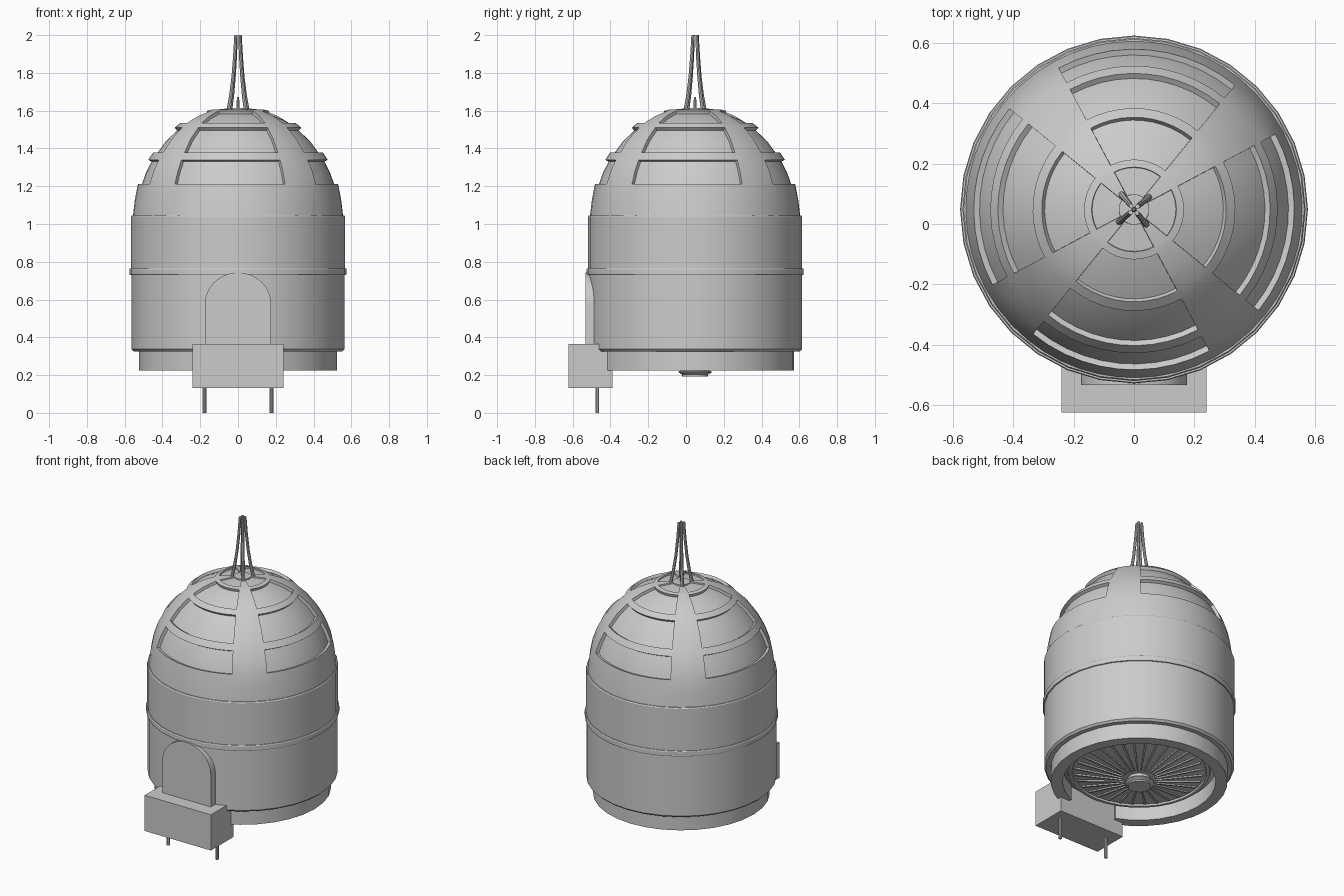
import bpy, bmesh
from math import sin, cos, pi, radians
from mathutils import Matrix

if "Cube" in bpy.data.objects:
    bpy.data.objects.remove(bpy.data.objects["Cube"])

CY = 0.048          # body axis sits slightly behind the origin
SEG = 32


def finish(bm, name, recalc=True):
    if recalc:
        bmesh.ops.recalc_face_normals(bm, faces=bm.faces)
    me = bpy.data.meshes.new(name)
    bm.to_mesh(me)
    bm.free()
    ob = bpy.data.objects.new(name, me)
    bpy.context.collection.objects.link(ob)
    return ob


def grid(bm, profile, angles, wrap, loop_profile=False):
    """Sweep an (r, z) profile round the axis; returns faces[column][row]."""
    cols = [[bm.verts.new((r * cos(a), CY + r * sin(a), z)) for r, z in profile] for a in angles]
    n, m = len(cols), len(profile)
    faces = []
    for i in range(n if wrap else n - 1):
        a, b = cols[i], cols[(i + 1) % n]
        faces.append([bm.faces.new((a[j], b[j], b[(j + 1) % m], a[(j + 1) % m]))
                      for j in range(m if loop_profile else m - 1)])
    if loop_profile and not wrap:
        bm.faces.new(cols[0])
        bm.faces.new(cols[-1])
    return faces


def lathe(name, profile, seg=SEG, closed=False):
    bm = bmesh.new()
    grid(bm, profile, [2 * pi * i / seg for i in range(seg)], True, closed)
    bmesh.ops.remove_doubles(bm, verts=bm.verts, dist=1e-5)
    return finish(bm, name)


def box(name, lo, hi):
    bm = bmesh.new()
    bmesh.ops.create_cube(bm, size=1)
    for v in bm.verts:
        v.co = [l + (h - l) * (c + 0.5) for l, h, c in zip(lo, hi, v.co)]
    return finish(bm, name)


def tube(name, rings, n=8):
    """Tube through (x, y, z, radius) stations with horizontal end caps."""
    bm = bmesh.new()
    loops = [[bm.verts.new((x + r * cos(2 * pi * k / n), y + r * sin(2 * pi * k / n), z))
              for k in range(n)] for x, y, z, r in rings]
    for a, b in zip(loops, loops[1:]):
        for k in range(n):
            bm.faces.new((a[k], a[(k + 1) % n], b[(k + 1) % n], b[k]))
    bm.faces.new(loops[0])
    bm.faces.new(loops[-1])
    return finish(bm, name)


# Main drum and belt
lathe("lower_drum", [(0.42, 0.325), (0.553, 0.325), (0.565, 0.337), (0.565, 0.735)])
lathe("belt", [(0.56, 0.73), (0.572, 0.73), (0.575, 0.735), (0.575, 0.76), (0.572, 0.765), (0.56, 0.765)])
lathe("upper_drum", [(0.567, 0.76), (0.567, 1.04), (0.563, 1.046), (0.54, 1.046)])

# Dome with four columns of recessed windows between four ribs
dome_profile = [(0.557, 1.04), (0.546, 1.13), (0.53, 1.212), (0.506, 1.28), (0.475, 1.34),
                (0.45, 1.378), (0.398, 1.45), (0.335, 1.51), (0.305, 1.535), (0.238, 1.572),
                (0.165, 1.599), (0.14, 1.605), (0.05, 1.613), (0.0, 1.615)]
PANEL, RIB = 10, 3
angles, is_panel = [], []
for q in range(4):
    start = radians(51 + 90 * q)
    for k in range(PANEL):
        angles.append(start + radians(67) * k / PANEL)
        is_panel.append(True)
    for k in range(RIB):
        angles.append(start + radians(67) + radians(23) * k / RIB)
        is_panel.append(False)
bm = bmesh.new()
faces = grid(bm, dome_profile, angles, True)
for rows, depth in (((2, 3), 0.02), ((5, 6), 0.02), ((8, 9), 0.018), ((11,), 0.008)):
    region = [faces[c][j] for c in range(len(angles)) if is_panel[c] for j in rows]
    bm.normal_update()
    bmesh.ops.inset_region(bm, faces=region, thickness=0.001, depth=-depth,
                           use_boundary=True, use_even_offset=True)
bmesh.ops.remove_doubles(bm, verts=bm.verts, dist=1e-5)
finish(bm, "windowed_dome", recalc=False)

# Antenna: four rods leaning together, with a short centre spike
for q in range(4):
    a = radians(39.5 + 90 * q)
    tube(f"antenna_rod_{q + 1}", [(d * cos(a), CY + d * sin(a), z, r) for d, z, r in
         ((0.068, 1.59, 0.011), (0.048, 1.68, 0.010), (0.033, 1.78, 0.009),
          (0.022, 1.89, 0.009), (0.015, 2.0, 0.008))])
tube("antenna_spike", [(0, CY, 1.6, 0.009), (0, CY, 1.65, 0.008), (0, CY, 1.672, 0.004)])

# Base skirt, open at the front behind the box
bm = bmesh.new()
gap = radians(22)
grid(bm, [(0.455, 0.225), (0.525, 0.225), (0.525, 0.328), (0.455, 0.328)],
     [-pi / 2 + gap + (2 * pi - 2 * gap) * i / 28 for i in range(29)], False, True)
finish(bm, "base_skirt")

# Underside: shallow dish, rim, radial ribs and hub
lathe("underside_dish", [(0.46, 0.326), (0.43, 0.305), (0.40, 0.30), (0.08, 0.245), (0.0, 0.245)])
lathe("underside_rim", [(0.395, 0.30), (0.40, 0.288), (0.42, 0.29), (0.425, 0.306)], closed=True)
bm = bmesh.new()
for i in range(32):
    a = 2 * pi * i / 32
    rot = Matrix.Translation((0, CY, 0)) @ Matrix.Rotation(a, 4, 'Z')
    cube = bmesh.ops.create_cube(bm, size=1)["verts"]
    for v in cube:
        outer = v.co.x > 0
        v.co.y *= 0.014 if outer else 0.007
        v.co.z = (0.296 if outer else 0.248) + v.co.z * 0.016
        v.co.x = 0.38 if outer else 0.10
    bmesh.ops.transform(bm, matrix=rot, verts=cube)
finish(bm, "underside_ribs")
lathe("underside_hub", [(0.07, 0.26), (0.07, 0.225), (0.087, 0.22), (0.087, 0.213),
                        (0.068, 0.203), (0.068, 0.193), (0.0, 0.193)])

# Arched front plate
outline = [(-0.176, 0.30), (0.176, 0.30)]
outline += [(0.176 * cos(pi * k / 16), 0.575 + 0.168 * sin(pi * k / 16)) for k in range(17)]
bm = bmesh.new()
face = bm.faces.new([bm.verts.new((x, -0.533, z)) for x, z in outline])
ext = bmesh.ops.extrude_face_region(bm, geom=[face], use_keep_orig=True)["geom"]
bmesh.ops.translate(bm, vec=(0, 0.12, 0), verts=[g for g in ext if isinstance(g, bmesh.types.BMVert)])
finish(bm, "arched_plate")

# Front box and its two pins
box("front_box", (-0.24, -0.623, 0.132), (0.24, -0.39, 0.366))
for side, name in ((-1, "left"), (1, "right")):
    tube(f"{name}_pin", [(side * 0.177, -0.47, 0.0, 0.0105), (side * 0.177, -0.47, 0.14, 0.0105)], 10)

# Smooth shading with sharp edges kept
bpy.ops.object.select_all(action='SELECT')
bpy.context.view_layer.objects.active = bpy.data.objects["lower_drum"]
bpy.ops.object.shade_smooth_by_angle(angle=radians(30))
